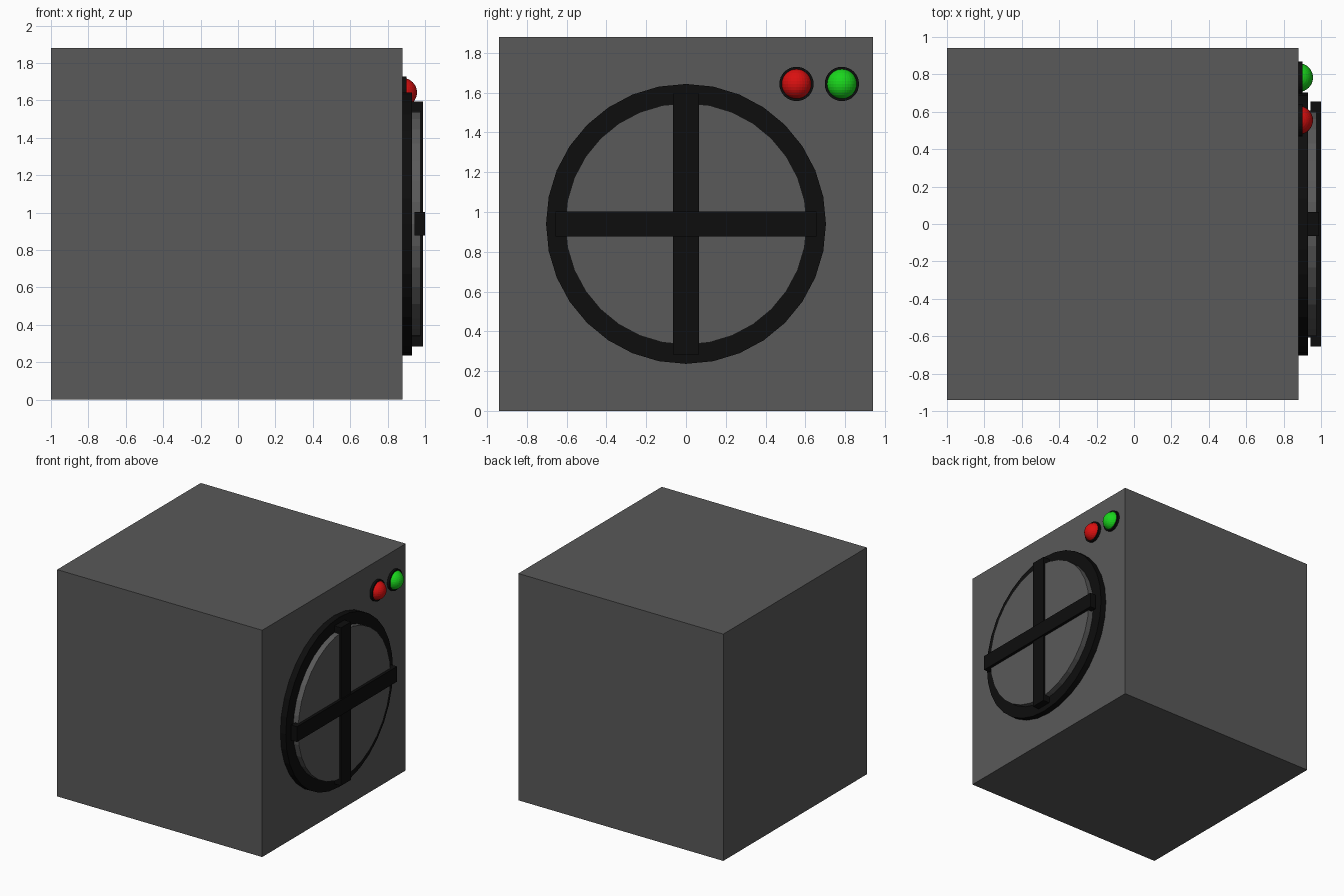
import bpy
from math import pi

if "Cube" in bpy.data.objects:
    bpy.data.objects.remove(bpy.data.objects["Cube"])


def material(name, rgb):
    m = bpy.data.materials.new(name)
    m.diffuse_color = (*rgb, 1)
    m.use_nodes = True
    m.node_tree.nodes["Principled BSDF"].inputs["Base Color"].default_value = m.diffuse_color
    return m


GREY = material("dark_grey", (0.1, 0.1, 0.1))
BLACK = material("black", (0.004, 0.004, 0.004))
RED = material("red", (0.7, 0.005, 0.005))
GREEN = material("green", (0.01, 0.67, 0.012))


def finish(name, mat):
    ob = bpy.context.object
    ob.name = name
    ob.data.materials.append(mat)
    return ob


def box(name, x, y, z, mat):
    """Box from (min, max) pairs, size baked into the mesh."""
    spans = (x, y, z)
    bpy.ops.mesh.primitive_cube_add(size=1, location=[(a + b) / 2 for a, b in spans])
    ob = finish(name, mat)
    ob.scale = [b - a for a, b in spans]
    bpy.ops.object.transform_apply(location=False, rotation=False, scale=True)
    return ob


def disc(name, x, y, z, radius, mat):
    """Flat-sided disc facing +x, spanning the x range."""
    bpy.ops.mesh.primitive_cylinder_add(
        vertices=32, radius=radius, depth=x[1] - x[0],
        location=((x[0] + x[1]) / 2, y, z), rotation=(0, pi / 2, 0))
    return finish(name, mat)


FACE = 0.88   # x of the panel carrying the details
MID = 0.94    # height of the door centre

# Cabinet
box("cabinet", (-1, FACE), (-0.94, 0.94), (0, 1.88), GREY)

# Round door: black rim with a raised grey disc
disc("door_rim", (FACE - 0.02, 0.93), 0, MID, 0.703, BLACK)
disc("door_panel", (0.92, 0.976), 0, MID, 0.607, GREY)

# Crossed bars over the door
box("vertical_bar", (0.93, 0.99), (-0.065, 0.065), (MID - 0.655, MID + 0.655), BLACK)
box("horizontal_bar", (0.945, 1.0), (-0.655, 0.655), (MID - 0.063, MID + 0.063), BLACK)

# Indicator lights: black bezel with a coloured dome
for name, y, mat in (("red", 0.555, RED), ("green", 0.783, GREEN)):
    disc(name + "_light_bezel", (FACE - 0.02, 0.90), y, 1.643, 0.086, BLACK)
    bpy.ops.mesh.primitive_uv_sphere_add(
        segments=32, ring_count=16, radius=0.077, location=(FACE, y, 1.643))
    finish(name + "_light", mat)
